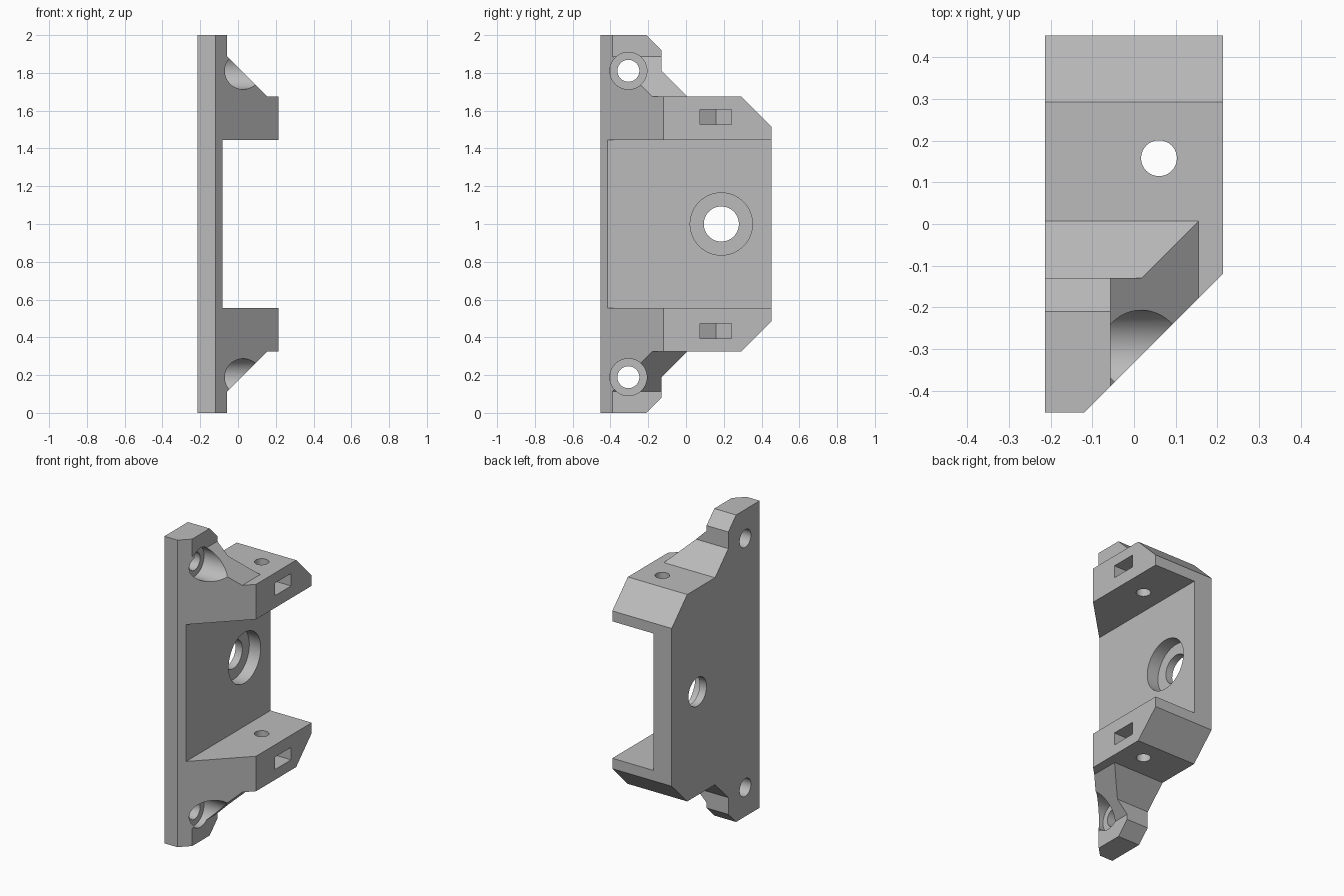
import bpy, bmesh, math
from mathutils import Vector

cube = bpy.data.objects.get("Cube")
if cube:
    bpy.data.objects.remove(cube, do_unlink=True)

grey = bpy.data.materials.new("plain_grey")
grey.use_nodes = True
colour = (0.5, 0.5, 0.5, 1)
grey.diffuse_color = colour
grey.node_tree.nodes["Principled BSDF"].inputs["Base Color"].default_value = colour


def prism(name, axis, points, lo, hi):
    """Extrude a 2D outline along an axis; the outline uses the other two axes in order."""
    bm = bmesh.new()

    def place(p, h):
        c = list(p)
        c.insert("xyz".index(axis), h)
        return bm.verts.new(c)

    face = bm.faces.new([place(p, lo) for p in points])
    ext = bmesh.ops.extrude_face_region(bm, geom=[face])
    shift = Vector([hi - lo if a == axis else 0 for a in "xyz"])
    bmesh.ops.translate(bm, vec=shift,
                        verts=[g for g in ext["geom"] if isinstance(g, bmesh.types.BMVert)])
    bmesh.ops.recalc_face_normals(bm, faces=bm.faces)
    mesh = bpy.data.meshes.new(name)
    bm.to_mesh(mesh)
    bm.free()
    mesh.materials.append(grey)
    obj = bpy.data.objects.new(name, mesh)
    bpy.context.collection.objects.link(obj)
    return obj


def circle(u, v, r, n=64):
    return [(u + r * math.cos(2 * math.pi * i / n), v + r * math.sin(2 * math.pi * i / n))
            for i in range(n)]


def mirrored(half):
    """Complete a lower half outline with its reflection about mid height."""
    return half + [(u, 2 - z) for u, z in reversed(half)]


def combine(target, cutter, operation="DIFFERENCE"):
    cutter.hide_render = True
    mod = target.modifiers.new("cut", "BOOLEAN")
    mod.operation, mod.solver, mod.object = operation, "EXACT", cutter
    bpy.context.view_layer.objects.active = target
    bpy.ops.object.modifier_apply(modifier=mod.name)
    bpy.data.objects.remove(cutter, do_unlink=True)


X0, X1, Y0, Y1 = -0.214, 0.214, -0.453, 0.453
ARM, POCKET = 0.326, 0.554   # outer and inner height of the lower arm

# Bracket body: side outline
side = mirrored([(Y0, 0), (-0.21, 0), (-0.13, 0.08), (-0.13, 0.189), (0.007, ARM),
                 (0.293, ARM), (Y1, 0.486)])
bracket = prism("mounting_bracket", "x", side, X0, X1)

# Front outline: thin ends, sloped gussets, arms and open pocket
front = mirrored([(-0.5, -0.2), (-0.057, -0.2), (-0.057, 0.114), (0.155, ARM), (0.4, ARM),
                  (0.4, POCKET), (-0.083, POCKET)])
combine(bracket, prism("front_outline", "y", front, -1, 1), "INTERSECT")

# Long chamfer on the front corner
chamfer = [(-0.22, -0.553), (0.5, -0.553), (0.5, 0.167)]
combine(bracket, prism("chamfer_cutter", "z", chamfer, -0.5, 2.5))

# Central hole with counterbore
combine(bracket, prism("centre_bore", "x", circle(0.187, 1, 0.165), -0.165, 0.5))
combine(bracket, prism("centre_hole", "x", circle(0.187, 1, 0.093), -0.5, 0))

# Mounting holes, arm holes and nut slots at both ends
nut = [(0.5, 0.075), (0.5, 0.241), (0.012, 0.241), (-0.036, 0.158), (0.012, 0.075)]
for top in (False, True):
    def level(z):
        return 2 - z if top else z
    combine(bracket, prism("end_bore", "x", circle(-0.305, level(0.189), 0.098), -0.1, 0.5))
    combine(bracket, prism("end_hole", "x", circle(-0.305, level(0.189), 0.058), -0.5, 0))
    lo, hi = sorted((level(0.2), level(0.7)))
    combine(bracket, prism("arm_hole", "z", circle(0.06, 0.158, 0.043, 48), lo, hi))
    lo, hi = sorted((level(0.393), level(0.474)))
    combine(bracket, prism("nut_slot", "z", nut, lo, hi))

# Smooth bores, sharp edges
bpy.ops.object.select_all(action="DESELECT")
bracket.select_set(True)
bpy.context.view_layer.objects.active = bracket
bpy.ops.object.shade_smooth_by_angle(angle=math.radians(30))
